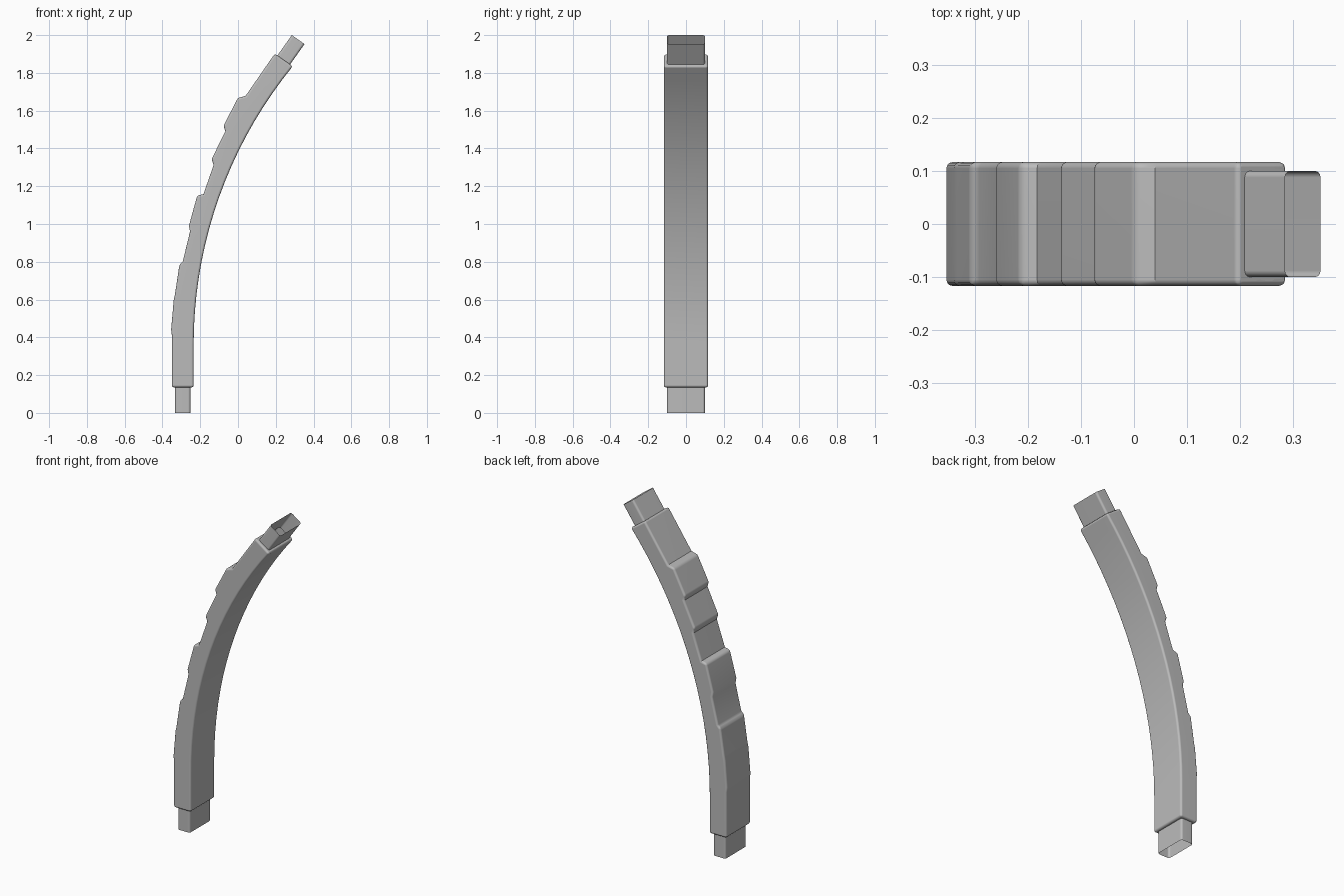
import bpy, bmesh, math
from mathutils import Vector

cube = bpy.data.objects.get("Cube")
if cube:
    bpy.data.objects.remove(cube, do_unlink=True)

HALF = 0.117      # half depth of the limb
TENON_INSET = 0.017
BASE_Z = 0.135

# One neutral colour
grey = bpy.data.materials.new("plain_grey")
grey.use_nodes = True
colour = (0.5, 0.5, 0.5, 1)
grey.diffuse_color = colour
grey.node_tree.nodes["Principled BSDF"].inputs["Base Color"].default_value = colour

# Smooth inner curve: a straight foot followed by an arc
start, end = Vector((-0.235, 0.36)), Vector((0.29, 1.835))
dx, dz = end - start
sweep = 2 * math.atan2(dx, dz)
radius = dz / math.sin(sweep)
steps = 18
profile = [(start.x, BASE_Z)]
for i in range(steps + 1):
    a = sweep * i / steps
    profile.append((start.x + radius * (1 - math.cos(a)), start.y + radius * math.sin(a)))

# Stepped outer edge, from the top down
profile += [
    (0.195, 1.902), (0.04, 1.678), (0.0, 1.668),
    (-0.077, 1.52), (-0.067, 1.492), (-0.14, 1.342), (-0.129, 1.312),
    (-0.183, 1.158), (-0.216, 1.15), (-0.26, 0.99), (-0.254, 0.96),
    (-0.292, 0.803), (-0.31, 0.785), (-0.334, 0.625), (-0.34, 0.6),
    (-0.354, 0.44), (-0.35, 0.41), (-0.35, BASE_Z),
]

# Extrude the profile through its depth
bm = bmesh.new()
front = bm.faces.new([bm.verts.new((x, -HALF, z)) for x, z in profile])
grown = bmesh.ops.extrude_face_region(bm, geom=[front], use_keep_orig=True)
back_verts = [g for g in grown["geom"] if isinstance(g, bmesh.types.BMVert)]
bmesh.ops.translate(bm, verts=back_verts, vec=(0, 2 * HALF, 0))
bmesh.ops.recalc_face_normals(bm, faces=bm.faces[:])


def add_tenon(centre, length):
    """Step the end face in, draw it out and leave the tube open."""
    target = Vector(centre)
    cap = min(bm.faces, key=lambda f: (f.calc_center_median() - target).length)
    bmesh.ops.inset_individual(bm, faces=[cap], thickness=TENON_INSET, use_even_offset=True)
    cap.normal_update()
    normal = cap.normal.copy()
    tip = bmesh.ops.extrude_discrete_faces(bm, faces=[cap])["faces"][0]
    bmesh.ops.translate(bm, verts=tip.verts[:], vec=normal * length)
    bmesh.ops.delete(bm, geom=[tip], context='FACES_ONLY')


add_tenon((-0.2925, 0, BASE_Z), BASE_Z)
add_tenon((0.2425, 0, 1.868), 0.132)

# Round the convex corners
bm.normal_update()
corners = [e for e in bm.edges if e.is_manifold and e.calc_face_angle_signed() > 0.6]
bmesh.ops.bevel(bm, geom=corners, offset=0.012, offset_type='OFFSET', segments=3,
                profile=0.5, affect='EDGES', clamp_overlap=True)

mesh = bpy.data.meshes.new("curved_limb")
bm.to_mesh(mesh)
bm.free()
limb = bpy.data.objects.new("curved_limb", mesh)
bpy.context.collection.objects.link(limb)
mesh.materials.append(grey)

# Smooth shading with flat broad faces
bpy.ops.object.select_all(action='DESELECT')
limb.select_set(True)
bpy.context.view_layer.objects.active = limb
bpy.ops.object.shade_smooth_by_angle(angle=math.radians(35))
weighted = limb.modifiers.new("even_shading", 'WEIGHTED_NORMAL')
weighted.keep_sharp = True
